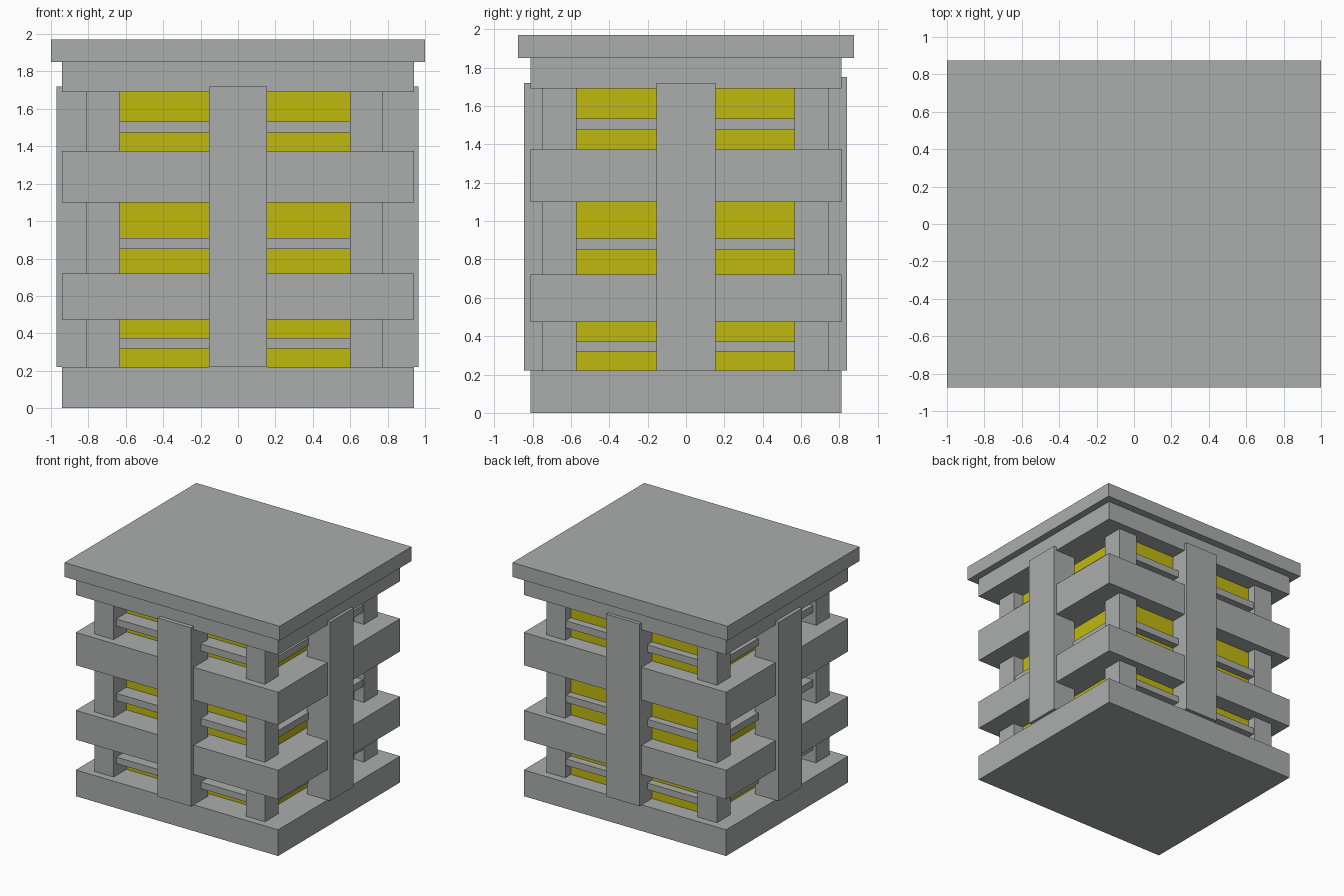
import bpy

old = bpy.data.objects.get("Cube")
if old:
    bpy.data.objects.remove(old, do_unlink=True)


def material(name, rgb):
    m = bpy.data.materials.new(name)
    m.use_nodes = True
    m.diffuse_color = (*rgb, 1)
    m.node_tree.nodes["Principled BSDF"].inputs["Base Color"].default_value = (*rgb, 1)
    return m


GREY = material("grey", (0.40, 0.42, 0.41))
YELLOW = material("yellow", (0.53, 0.48, 0.005))


def box(name, x, y, z, mat=GREY):
    """Box from (low, high) ranges on each axis."""
    bpy.ops.mesh.primitive_cube_add(size=1, location=[(a + b) / 2 for a, b in (x, y, z)])
    o = bpy.context.object
    o.name = name
    o.scale = [b - a for a, b in (x, y, z)]
    bpy.ops.object.transform_apply(location=False, rotation=False, scale=True)
    o.data.materials.append(mat)
    return o


# Base, two wide bands, top frame
BAND_X, BAND_Y = (-0.94, 0.94), (-0.81, 0.81)
for name, z in (("base", (0, 0.22)), ("lower_band", (0.475, 0.72)),
                ("upper_band", (1.10, 1.375)), ("top_frame", (1.69, 1.85))):
    box(name, BAND_X, BAND_Y, z)

# Overhanging lid
box("lid", (-1, 1), (-0.875, 0.875), (1.85, 1.97))

# Yellow core inside the crate
box("inner_core", (-0.68, 0.68), (-0.58, 0.67), (0.2, 1.70), YELLOW)

# Thin slats between the bands
for name, z in (("lower_slat", (0.32, 0.375)), ("middle_slat", (0.85, 0.91)),
                ("upper_slat", (1.475, 1.535))):
    box(name, (-0.78, 0.765), (-0.715, 0.735), z)

# Corner posts
for side, x in (("right", (-0.81, -0.63)), ("left", (0.60, 0.775))):
    for end, y in (("front", (-0.75, -0.57)), ("back", (0.565, 0.745))):
        box(f"{end}_{side}_corner_post", x, y, (0.2, 1.70))

# Broad upright planks in the middle of each side
W = (-0.155, 0.155)
box("front_plank", W, (-0.845, -0.62), (0.22, 1.72))
box("back_plank", W, (0.62, 0.84), (0.22, 1.75))
box("left_plank", (0.75, 0.965), W, (0.22, 1.72))
box("right_plank", (-0.97, -0.75), W, (0.22, 1.72))
